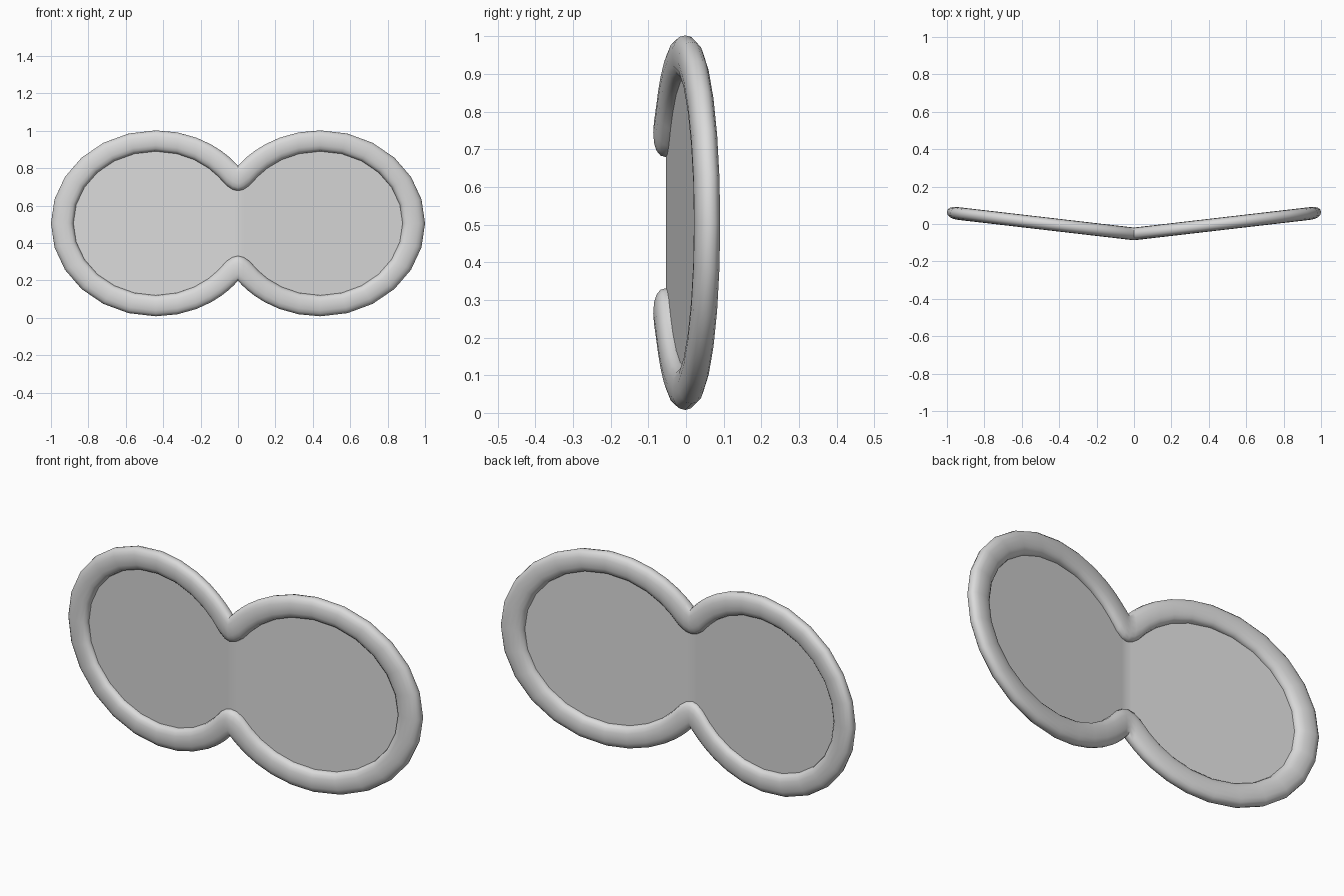
import bpy, bmesh, math

if "Cube" in bpy.data.objects:
    bpy.data.objects.remove(bpy.data.objects["Cube"])

CX, CZ = 0.44, 0.505            # lobe centre
HALF_T = 0.034                  # half thickness of the rim
SECTION = 16                    # points around the rim section


def bend(x):
    """Depth of the shallow V fold at a given x."""
    return -0.053 + 0.116 * abs(x)


def ellipse(rx, rz, deg):
    a = math.radians(deg)
    return CX + rx * math.cos(a), rz * math.sin(a)


def material(name, rgb):
    m = bpy.data.materials.new(name)
    m.diffuse_color = (*rgb, 1)
    m.use_nodes = True
    m.node_tree.nodes["Principled BSDF"].inputs["Base Color"].default_value = m.diffuse_color
    return m


def make_object(name, bm, mat):
    bmesh.ops.recalc_face_normals(bm, faces=bm.faces)
    me = bpy.data.meshes.new(name)
    bm.to_mesh(me)
    bm.free()
    me.materials.append(mat)
    ob = bpy.data.objects.new(name, me)
    bpy.context.collection.objects.link(ob)
    bpy.ops.object.select_all(action='DESELECT')
    ob.select_set(True)
    bpy.context.view_layer.objects.active = ob
    bpy.ops.object.shade_smooth_by_angle(angle=math.radians(40))
    return ob


# Upper right quarter of both outlines, from the far tip to the waist
outer_deg = [0, 15, 30, 45, 60, 75, 90, 102, 113, 122, 129, 134, 138, 141.8]
inner_deg = [0, 15, 30, 45, 60, 75, 90, 105, 118, 130, 139.4]
outer = [ellipse(0.56, 0.497, d) for d in outer_deg]
inner = [ellipse(0.44, 0.385, d) for d in inner_deg]
inner += [(0.062, 0.203), (0.03, 0.181), (0.0, 0.174)]
outer[-1] = (0.0, outer[-1][1])
quarter = list(zip(inner, outer))


def flip(pairs, sx, sz):
    return [tuple((x * sx, z * sz) for x, z in p) for p in pairs]


# Closed loop of inner and outer point pairs
loop = (quarter
        + flip(quarter[:-1], -1, 1)[::-1]
        + flip(quarter[1:], -1, -1)
        + flip(quarter[1:-1], 1, -1)[::-1])

grey = material("light grey", (0.7, 0.7, 0.7))

# Rim: rounded section swept between the two outlines
bm = bmesh.new()
rings = []
for (ix, iz), (ox, oz) in loop:
    ring = []
    for k in range(SECTION):
        a = 2 * math.pi * k / SECTION
        c, s = math.cos(a), math.sin(a)
        u = 0.5 + 0.5 * math.copysign(abs(c) ** 0.85, c)
        v = math.copysign(abs(s) ** 0.85, s)
        x, z = ix + (ox - ix) * u, iz + (oz - iz) * u
        ring.append(bm.verts.new((x, bend(x) + HALF_T * v, CZ + z)))
    rings.append(ring)
for i, ring in enumerate(rings):
    nxt = rings[(i + 1) % len(rings)]
    for k in range(SECTION):
        j = (k + 1) % SECTION
        bm.faces.new((ring[k], ring[j], nxt[j], nxt[k]))
make_object("rim", bm, grey)

# Panel: thin folded sheet, its edge tucked inside the rim
bm = bmesh.new()
top = [(i[0] + (o[0] - i[0]) * 0.2, i[1] + (o[1] - i[1]) * 0.2) for i, o in quarter]
top = top + [(-x, z) for x, z in top[-2::-1]]
cols = []
for x, z in top:
    if z < 1e-6:
        v = bm.verts.new((x, bend(x), CZ))
        cols.append((v, v))
    else:
        cols.append(tuple(bm.verts.new((x, bend(x), CZ + s * z)) for s in (1, -1)))
for (a, b), (c, d) in zip(cols, cols[1:]):
    bm.faces.new(list(dict.fromkeys((a, b, d, c))))
make_object("panel", bm, grey)
